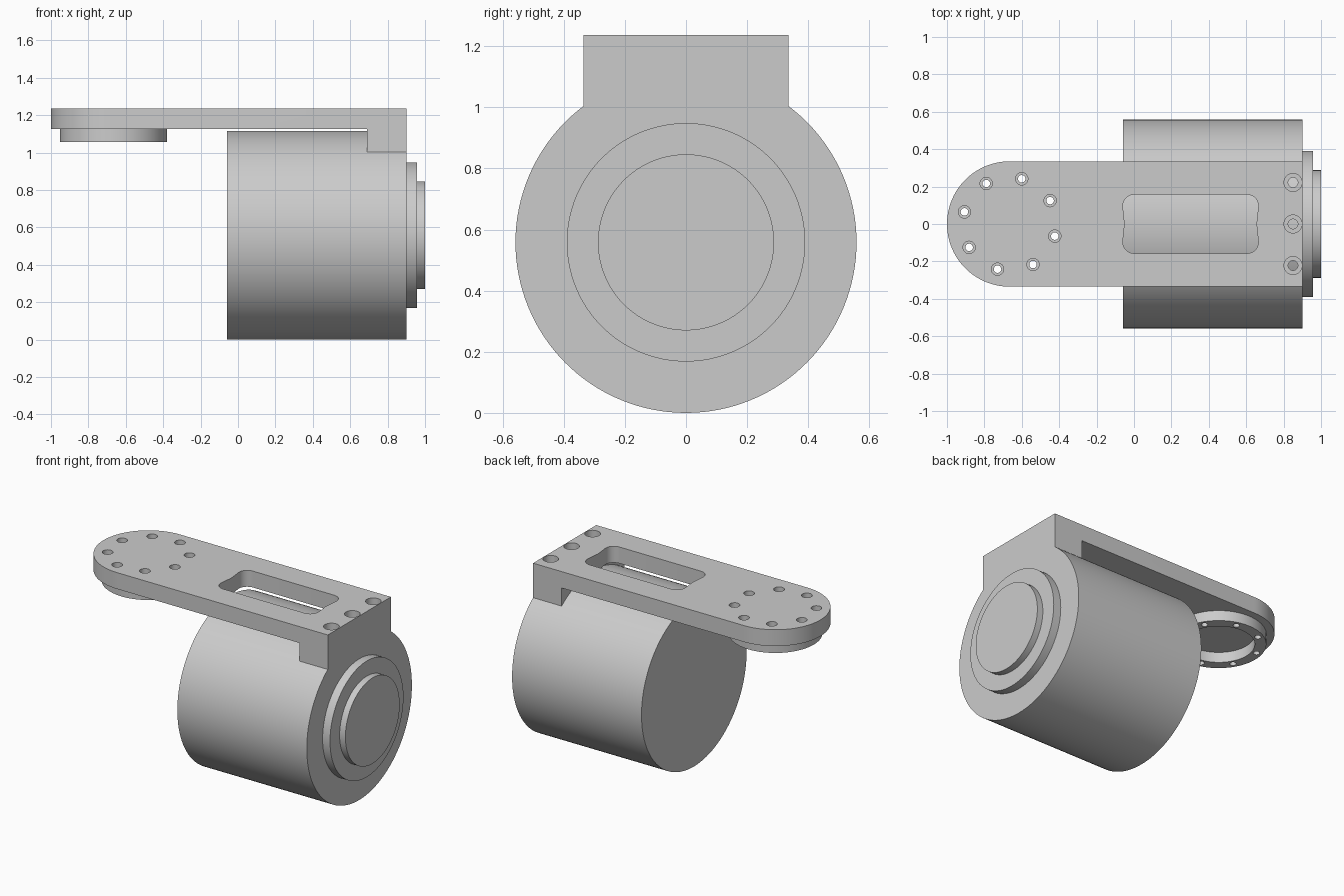
import bpy, bmesh
from math import pi, sin, cos, radians
from mathutils import Matrix

cube = bpy.data.objects.get("Cube")
if cube:
    bpy.data.objects.remove(cube)

grey = bpy.data.materials.new("light_grey")
grey.use_nodes = True
grey.diffuse_color = (0.6, 0.6, 0.6, 1)
grey.node_tree.nodes["Principled BSDF"].inputs["Base Color"].default_value = (0.6, 0.6, 0.6, 1)


def prism(name, outline, z0, z1):
    """Extrude a closed counter-clockwise outline from z0 to z1."""
    bm = bmesh.new()
    base = bm.faces.new([bm.verts.new((x, y, z0)) for x, y in outline])
    top = bmesh.ops.extrude_face_region(bm, geom=[base])["geom"]
    verts = [v for v in top if isinstance(v, bmesh.types.BMVert)]
    bmesh.ops.translate(bm, verts=verts, vec=(0, 0, z1 - z0))
    bmesh.ops.recalc_face_normals(bm, faces=bm.faces)
    mesh = bpy.data.meshes.new(name)
    bm.to_mesh(mesh)
    bm.free()
    mesh.materials.append(grey)
    obj = bpy.data.objects.new(name, mesh)
    bpy.context.collection.objects.link(obj)
    return obj


def arc(x, y, r, start, end, n):
    return [(x + r * cos(radians(start + (end - start) * i / n)),
             y + r * sin(radians(start + (end - start) * i / n))) for i in range(n + 1)]


def disc(name, x, y, r, z0, z1, n=32):
    return prism(name, arc(x, y, r, 0, 360, n)[:-1], z0, z1)


def drum(name, r, x0, x1, n=128):
    """Cylinder lying along x on the motor axis."""
    obj = disc(name, 0, 0, r, x0, x1, n)
    obj.data.transform(Matrix.Translation((0, 0, AXIS_Z)) @ Matrix.Rotation(pi / 2, 4, "Y"))
    return obj


def combine(obj, other, operation="DIFFERENCE"):
    """Apply a boolean and discard the helper."""
    mod = obj.modifiers.new("cut", "BOOLEAN")
    mod.operation, mod.object, mod.solver = operation, other, "EXACT"
    bpy.context.view_layer.objects.active = obj
    bpy.ops.object.modifier_apply(modifier=mod.name)
    bpy.data.objects.remove(other)


AXIS_Z = 0.558
TOP, UNDER = 1.236, 1.126
HALF, END_X, FACE_X = 0.335, -0.665, 0.902

# Motor body with two stepped bosses
motor_body = drum("motor_body", 0.558, -0.06, FACE_X)
outer_boss = drum("outer_boss", 0.39, FACE_X, 0.957)
inner_boss = drum("inner_boss", 0.288, 0.957, 1.0)

# Bracket plate with a rounded end, and a foot saddled on the motor
outline = arc(END_X, 0, HALF, 90, 270, 48) + [(FACE_X, -HALF), (FACE_X, HALF)]
bracket = prism("bracket", outline, UNDER, TOP)
foot = prism("foot", [(0.69, -HALF), (FACE_X, -HALF), (FACE_X, HALF), (0.69, HALF)], 0.98, 1.18)
combine(bracket, foot, "UNION")
combine(bracket, drum("saddle_cutter", 0.558, -0.2, 1.1))

# Slot with rounded corners and slightly waisted ends
c, hw, xa, xb = 0.06, 0.157, -0.06, 0.665
slot = (arc(xa + c, -hw + c, c, 180, 270, 8) + arc(xb - c, -hw + c, c, 270, 360, 8)
        + [(xb - 0.01, 0)] + arc(xb - c, hw - c, c, 0, 90, 8)
        + arc(xa + c, hw - c, c, 90, 180, 8) + [(xa + 0.01, 0)])
combine(bracket, prism("slot_cutter", slot, 1.05, 1.3))

# Open flange ring under the rounded end
flange_ring = disc("flange_ring", END_X, 0, 0.286, 1.057, UNDER, 96)
combine(flange_ring, disc("bore_cutter", END_X, 0, 0.217, 1.0, 1.2, 96))

# Circle of counterbored screw holes through plate and ring
for i in range(8):
    a = radians(-15 + 45 * i)
    x, y = END_X + 0.25 * cos(a), 0.25 * sin(a)
    combine(bracket, disc("bore", x, y, 0.033, TOP - 0.06, 1.3))
    combine(bracket, disc("hole", x, y, 0.02, 1.0, 1.3))
    combine(flange_ring, disc("hole", x, y, 0.02, 1.0, 1.3))

# Row of counterbored screw holes over the foot
for y in (-0.222, 0, 0.222):
    combine(bracket, disc("bore", 0.85, y, 0.048, TOP - 0.06, 1.3))
    combine(bracket, disc("hole", 0.85, y, 0.026, 0.9, 1.3))

# Smooth the round walls, keep the edges crisp
bpy.ops.object.select_all(action="DESELECT")
for obj in (motor_body, outer_boss, inner_boss, bracket, flange_ring):
    obj.select_set(True)
bpy.context.view_layer.objects.active = bracket
bpy.ops.object.shade_smooth_by_angle(angle=radians(30))
